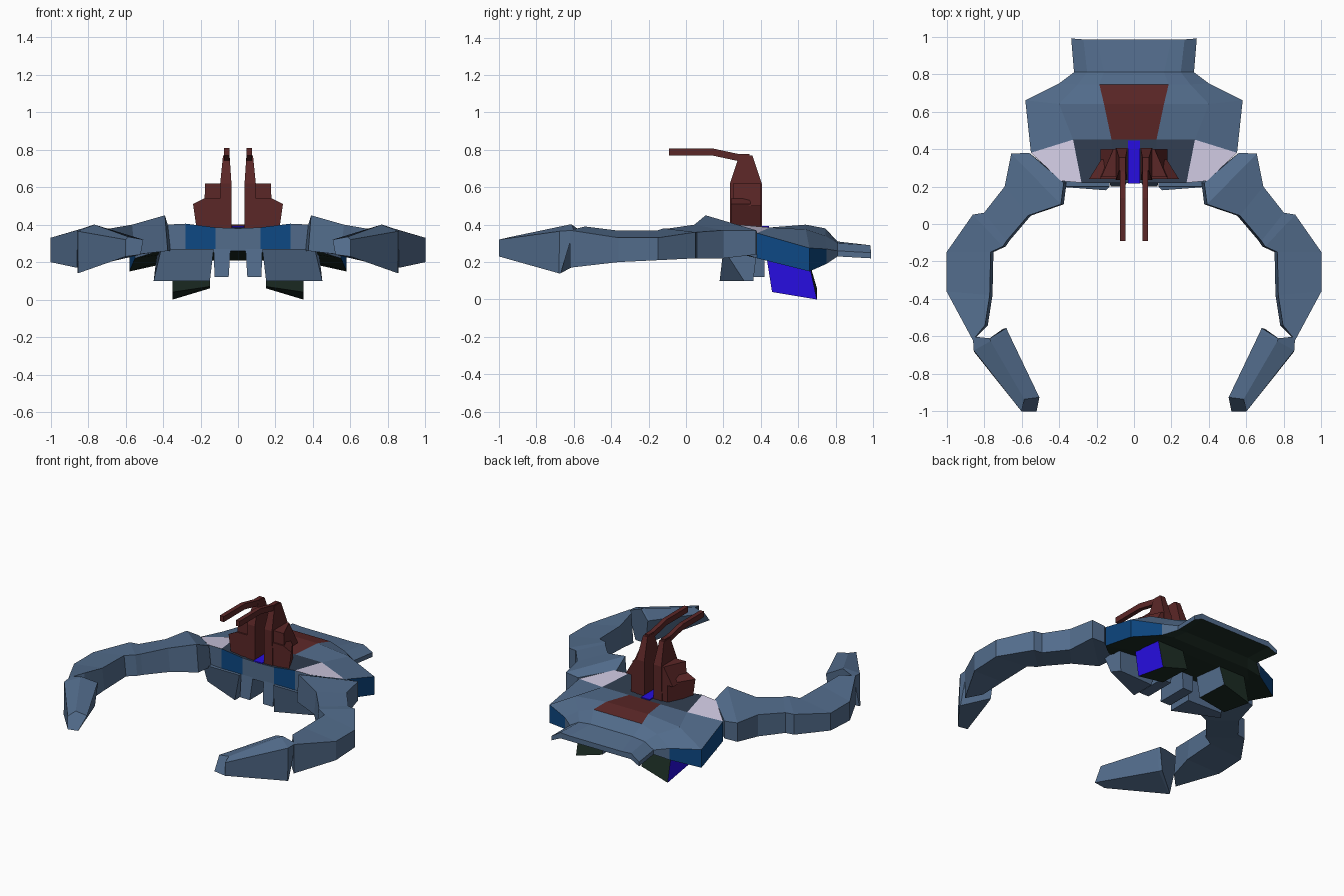
import bpy
import bmesh

default = bpy.data.objects.get("Cube")
if default:
    bpy.data.objects.remove(default, do_unlink=True)


def make_material(name, colour):
    material = bpy.data.materials.new(name)
    material.use_nodes = True
    rgba = (*colour, 1)
    material.diffuse_color = rgba
    material.node_tree.nodes["Principled BSDF"].inputs["Base Color"].default_value = rgba
    return material


slate = make_material("slate blue", (.085, .15, .26))
navy = make_material("dark slate", (.03, .047, .08))
blue = make_material("deep blue", (.004, .065, .23))
violet = make_material("violet blue", (.02, .004, .75))
red = make_material("dark red", (.105, .02, .02))
pale = make_material("pale lavender", (.62, .58, .75))
green = make_material("dark green", (.012, .026, .018))


def finish(name, mesh_data, materials, rule=None, mirrored=True):
    """Turn bmesh data into a flat shaded object, mirrored across x."""
    bmesh.ops.recalc_face_normals(mesh_data, faces=mesh_data.faces)
    mesh_data.normal_update()
    if rule:
        for face in mesh_data.faces:
            face.material_index = rule(face)
    mesh = bpy.data.meshes.new(name)
    mesh_data.to_mesh(mesh)
    mesh_data.free()
    for material in materials:
        mesh.materials.append(material)
    part = bpy.data.objects.new(name, mesh)
    bpy.context.collection.objects.link(part)
    if mirrored:
        mirror = part.modifiers.new("mirror", "MIRROR")
        mirror.use_clip = True
    return part


def loft(name, rings, materials, rule=None, mirrored=True):
    """Join equal rings of points with quads and cap both ends."""
    mesh_data = bmesh.new()
    loops = [[mesh_data.verts.new(point) for point in ring] for ring in rings]
    count = len(loops[0])
    for first, second in zip(loops, loops[1:]):
        for i in range(count):
            j = (i + 1) % count
            mesh_data.faces.new((first[i], first[j], second[j], second[i]))
    mesh_data.faces.new(loops[0])
    mesh_data.faces.new(loops[-1])
    return finish(name, mesh_data, materials, rule, mirrored)


def level(outline, z):
    """A flat horizontal ring."""
    return [(x, y, z) for x, y in outline]


def rectangle(x_low, x_high, y_low, y_high):
    return [(x_low, y_low), (x_high, y_low), (x_high, y_high), (x_low, y_high)]


# Body shell: rows run front to back, columns from the centre to the rim
inner_y = [.22, .45, .64, .745, .81, .985]
rim_y = [.23, .38, .66, .75, .81, .99]
columns = [
    [0, 0, 0, 0, 0, 0],
    [.12, .12, .16, .185, .16, .2],
    [.28, .325, .4, .3, .25, .27],
    [.39, .55, .58, .4, .32, .335],
]
heights = [
    [.38, .385, .4, .38, .31, .285],
    [.385, .385, .4, .38, .31, .285],
    [.405, .385, .375, .34, .3, .29],
    [.4, .355, .275, .27, .26, .25],
]
floor_inner = [.26, .23, .21, .21, .24, .25]
floor_rim = [.27, .22, .15, .19, .23, .22]

body = bmesh.new()
rows = range(len(inner_y))
upper, lower = {}, {}
for row in rows:
    for column in range(4):
        rim = column == 3
        x = columns[column][row]
        y = rim_y[row] if rim else inner_y[row]
        upper[row, column] = body.verts.new((x, y, heights[column][row]))
        floor = floor_rim[row] if rim else floor_inner[row]
        lower[row, column] = body.verts.new((x, y, floor))

SLATE, NAVY, BLUE, RED, PALE, GREEN = range(6)


def quad(corners, index):
    body.faces.new(corners).material_index = index


for row in rows[:-1]:
    for column in range(3):
        cell = [(row, column), (row, column + 1), (row + 1, column + 1), (row + 1, column)]
        colour = SLATE
        if row == 0:
            colour = PALE if column == 2 else NAVY
        elif column == 0 and row < 3:
            colour = RED
        quad([upper[c] for c in cell], colour)
        quad([lower[c] for c in cell], GREEN)
    edge = [(row, 3), (row + 1, 3)]
    colour = BLUE if row in (1, 2) else SLATE
    quad([upper[edge[0]], upper[edge[1]], lower[edge[1]], lower[edge[0]]], colour)
for row in (rows[0], rows[-1]):
    for column in range(3):
        colour = BLUE if row == 0 and column == 1 else SLATE
        a, b = (row, column), (row, column + 1)
        quad([upper[a], upper[b], lower[b], lower[a]], colour)
finish("body_shell", body, [slate, navy, blue, red, pale, green])

# Curved pincer arms: outer xy, inner xy, outer top, inner top, floor
arm_sections = [
    (.56, .38, .36, .22, .36, .4, .24),
    (.655, .375, .375, .105, .37, .45, .24),
    (.69, .2, .55, .045, .37, .4, .22),
    (.8, .06, .665, -.09, .36, .38, .22),
    (.86, .05, .685, -.12, .36, .38, .22),
    (1, -.15, .75, -.15, .33, .37, .21),
    (1, -.36, .755, -.38, .33, .37, .2),
    (.86, -.62, .78, -.54, .37, .39, .17),
]
arm_rings = []
for ox, oy, ix, iy, outer_top, inner_top, floor in arm_sections:
    arm_rings.append([(ox, oy, outer_top), (ix + .015, iy, inner_top),
                      (ix, iy, floor + .02), (ox, oy, floor)])
loft("pincer_arms", arm_rings, [slate])

# Tapered claws at the ends of the arms
claw_base = [(.86, -.6, .37), (.77, -.61, .4), (.68, -.555, .36),
             (.7, -.56, .2), (.855, -.67, .14)]
claw_middle = [(.855, -.675, .365), (.765, -.625, .4), (.675, -.57, .36),
               (.69, -.58, .2), (.855, -.68, .14)]
claw_tip = [(.6, -1, .32), (.585, -.935, .335), (.505, -.925, .32),
            (.52, -1, .24), (.6, -1, .23)]
loft("claws", [claw_base, claw_middle, claw_tip], [slate])

# Angled blocks under the front of the body
loft("front_under_blocks", [
    level([(.15, .18), (.45, .31), (.41, .36), (.15, .35)], .1),
    level([(.13, .2), (.41, .2), (.43, .38), (.13, .38)], .27),
], [slate])
loft("front_struts", [
    level(rectangle(.05, .125, .2, .42), .12),
    level(rectangle(.04, .13, .22, .42), .27),
], [slate])


# Rear fins: violet outside, slate inside, green elsewhere
def fin_colour(face):
    if face.normal.x > .7:
        return 0
    return 1 if face.normal.x < -.7 else 2


loft("rear_fins", [
    [(.15, .46, .07), (.35, .46, .04), (.35, .7, 0), (.15, .7, .06)],
    level(rectangle(.15, .35, .43, .65), .23),
], [violet, slate, green], fin_colour)

# Turret: flared bases, side boxes, towers and long barrels
loft("turret_bases", [
    level([(.04, .24), (.22, .24), (.14, .4), (.04, .4)], .37),
    level([(.04, .24), (.24, .24), (.14, .4), (.04, .4)], .51),
    level([(.04, .24), (.18, .24), (.12, .4), (.04, .4)], .54),
], [red])
loft("turret_boxes", [
    level(rectangle(.09, .18, .25, .4), .5),
    level([(.09, .25), (.175, .25), (.11, .4), (.09, .4)], .62),
], [red])
loft("turret_towers", [
    level(rectangle(.035, .1, .235, .405), .37),
    level(rectangle(.035, .095, .235, .405), .62),
    level(rectangle(.045, .08, .285, .355), .77),
], [red])
barrel_path = [(.34, .74), (.28, .74), (.14, .77), (-.09, .77)]
loft("barrels", [
    [(.046, y, z), (.076, y, z), (.076, y, z + .038), (.046, y, z + .038)]
    for y, z in barrel_path
], [red])

# Violet strip between the towers
loft("centre_strip", [
    level(rectangle(-.033, .033, .215, .445), .385),
    level(rectangle(-.033, .033, .215, .445), .392),
], [violet], mirrored=False)
